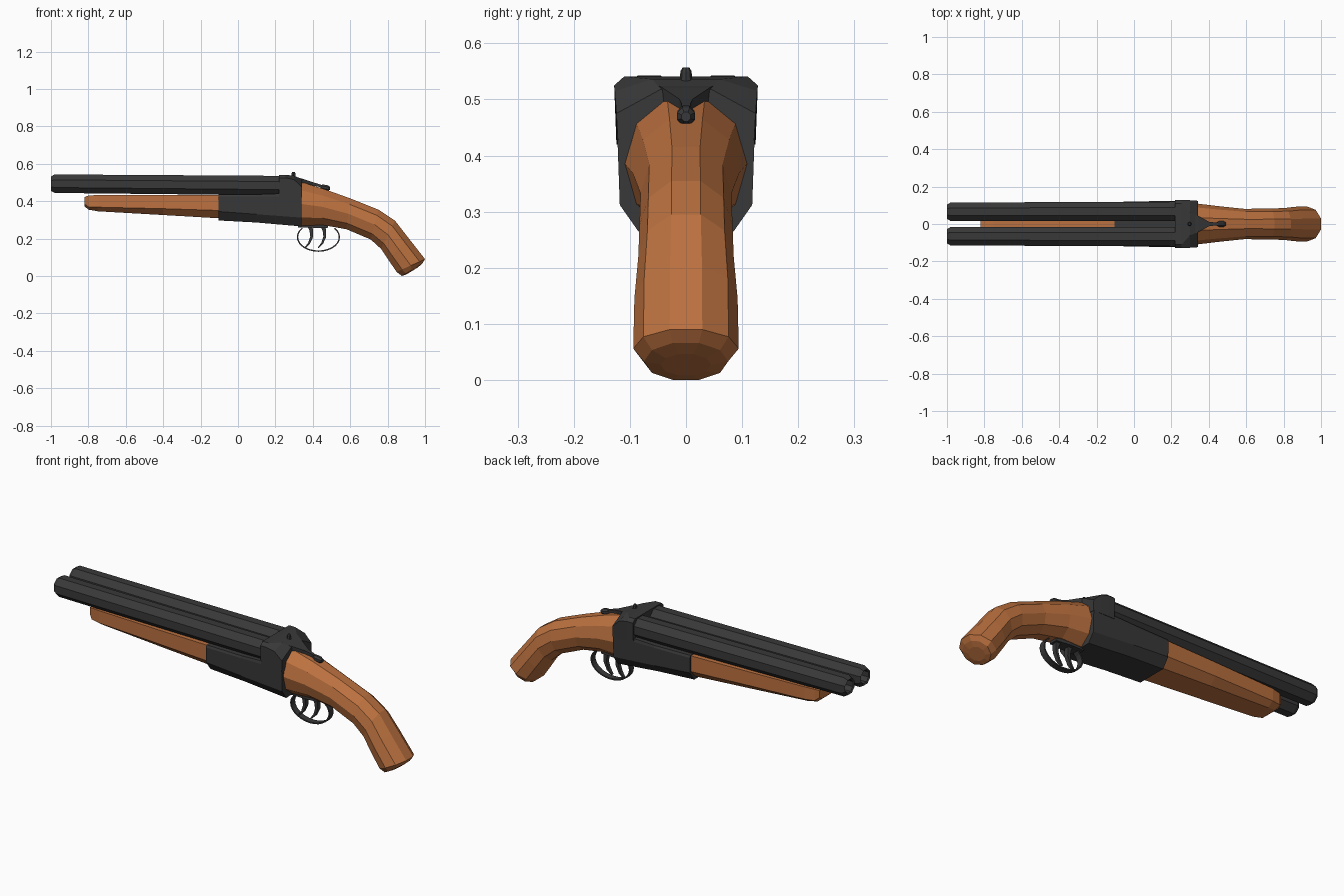
import bpy, bmesh
from math import cos, sin, pi, radians
from mathutils import Vector

if "Cube" in bpy.data.objects:
    bpy.data.objects.remove(bpy.data.objects["Cube"])


def material(name, rgb):
    m = bpy.data.materials.new(name)
    m.diffuse_color = (*rgb, 1)
    m.use_nodes = True
    m.node_tree.nodes["Principled BSDF"].inputs["Base Color"].default_value = m.diffuse_color
    return m


METAL = material("dark_metal", (0.04, 0.04, 0.04))
WOOD = material("wood", (0.5, 0.165, 0.05))


def loft(name, rings, mat, closed=False):
    """Skin a list of equal-sized rings; cap the ends unless it closes on itself."""
    bm = bmesh.new()
    rows = [[bm.verts.new(p) for p in r] for r in rings]
    n = len(rows[0])
    pairs = list(zip(rows, rows[1:])) + ([(rows[-1], rows[0])] if closed else [])
    for a, b in pairs:
        for i in range(n):
            j = (i + 1) % n
            bm.faces.new((a[i], a[j], b[j], b[i]))
    if not closed:
        bm.faces.new(rows[0])
        bm.faces.new(rows[-1])
    bmesh.ops.recalc_face_normals(bm, faces=bm.faces)
    me = bpy.data.meshes.new(name)
    bm.to_mesh(me)
    bm.free()
    ob = bpy.data.objects.new(name, me)
    bpy.context.collection.objects.link(ob)
    me.materials.append(mat)
    return ob


def mirrored(x, half):
    """Ring at x from its +y half outline, listed top to bottom."""
    return [(x, y, z) for y, z in half] + [(x, -y, z) for y, z in reversed(half)]


def disc(x, y, z, r, n=8):
    return [(x, y + r * cos(2 * pi * (i + .5) / n), z + r * sin(2 * pi * (i + .5) / n))
            for i in range(n)]


def ribbon(name, path, thick, width, mat):
    """Flat strip following (x, z) points, with per-point thickness and half width."""
    rings = []
    for i, (x, z) in enumerate(path):
        a, b = path[max(i - 1, 0)], path[min(i + 1, len(path) - 1)]
        t = Vector((b[0] - a[0], b[1] - a[1])).normalized()
        nx, nz, h, w = -t.y, t.x, thick[i] / 2, width[i]
        rings.append([(x + s * h * nx, y, z + s * h * nz)
                      for s, y in ((1, -w), (1, w), (-1, w), (-1, -w))])
    return loft(name, rings, mat)


# Twin hollow octagonal barrels
for side, label in ((-1, "front"), (1, "back")):
    prof = [(-.90, .034), (-.995, .034), (-1.0, .042), (-.98, .0535), (.26, .0565)]
    loft("barrel_" + label,
         [disc(x, side * (.0655 + .0015 * (x > 0)), .4935 if x < 0 else .483, r)
          for x, r in prof], METAL)

# Wooden fore-end under the barrels
rings = []
for x, w, top, mid, bot in ((-.82, .06, .422, .385, .372), (-.80, .075, .43, .37, .355),
                            (-.75, .085, .433, .368, .346), (-.40, .10, .433, .36, .326),
                            (-.09, .11, .433, .35, .308)):
    rings.append(mirrored(x, [(w, top), (w, mid), (w * .62, bot)]))
loft("fore_end", rings, WOOD)

# Receiver body
loft("receiver", [
    mirrored(-.105, [(.112, .436), (.118, .425), (.116, .345), (.08, .297)]),
    mirrored(.10, [(.118, .436), (.122, .425), (.118, .33), (.083, .286)]),
    mirrored(.34, [(.118, .445), (.122, .425), (.118, .312), (.085, .265)])], METAL)

# Breech block, sloping down at the back
loft("breech_block", [
    mirrored(.22, [(.11, .541), (.128, .525), (.124, .42)]),
    mirrored(.255, [(.11, .541), (.128, .525), (.124, .42)]),
    mirrored(.30, [(.06, .536), (.127, .515), (.123, .42)]),
    mirrored(.342, [(.045, .518), (.124, .475), (.121, .42)])], METAL)

# Pistol-grip stock: decagon rings between upper and lower edge points
rings = []
for xu, zu, xl, zl, w in ((.33, .505, .33, .268, .11), (.46, .465, .45, .273, .095),
                          (.60, .415, .58, .25, .081), (.75, .355, .71, .195, .083),
                          (.84, .295, .765, .145, .085), (.91, .205, .805, .085, .092),
                          (1.0, .09, .848, .022, .094), (.985, .066, .876, .0, .075),
                          (.962, .046, .90, .008, .045)):
    up, lo = Vector((xu, 0, zu)), Vector((xl, 0, zl))
    c, h = (up + lo) / 2, (up - lo) / 2 / sin(radians(72))
    rings.append([c + h * sin(i * pi / 5) + Vector((0, w * cos(i * pi / 5), 0))
                  for i in range(10)])
loft("stock", rings, WOOD)

# Top lever with its thumb knob
ribbon("top_lever", [(.30, .515), (.34, .508), (.40, .492), (.43, .485), (.45, .478)],
       [.03, .026, .018, .015, .015], [.06, .042, .012, .008, .008], METAL)
loft("lever_knob", [disc(x, 0, z, r) for x, z, r in
                    ((.44, .479, .008), (.455, .474, .016), (.478, .47, .017),
                     (.492, .469, .009))], METAL)

# Sight bead
loft("sight_bead", [[(.297 + r * cos(i * pi / 4), r * sin(i * pi / 4), z) for i in range(8)]
                    for z, r in ((.52, .012), (.55, .010), (.557, .006))], METAL)

# Trigger guard bow
arc = [radians(140 + 260 * i / 20) for i in range(21)]
ribbon("trigger_guard", [(.43 + .112 * cos(a), .208 + .075 * sin(a)) for a in arc],
       [.007] * 21, [.016] * 21, METAL)

# Two curved triggers and their plate
for x, label in ((0, "front"), (.07, "rear")):
    ribbon("trigger_" + label,
           [(.375 + x, .285), (.392 + x, .245), (.394 + x, .21), (.380 + x, .175),
            (.358 + x, .15)], [.026, .02, .015, .011, .006],
           [.012, .012, .011, .01, .007], METAL)
ribbon("trigger_plate", [(.32, .268), (.40, .268), (.48, .266)], [.02] * 3,
       [.03, .03, .022], METAL)
